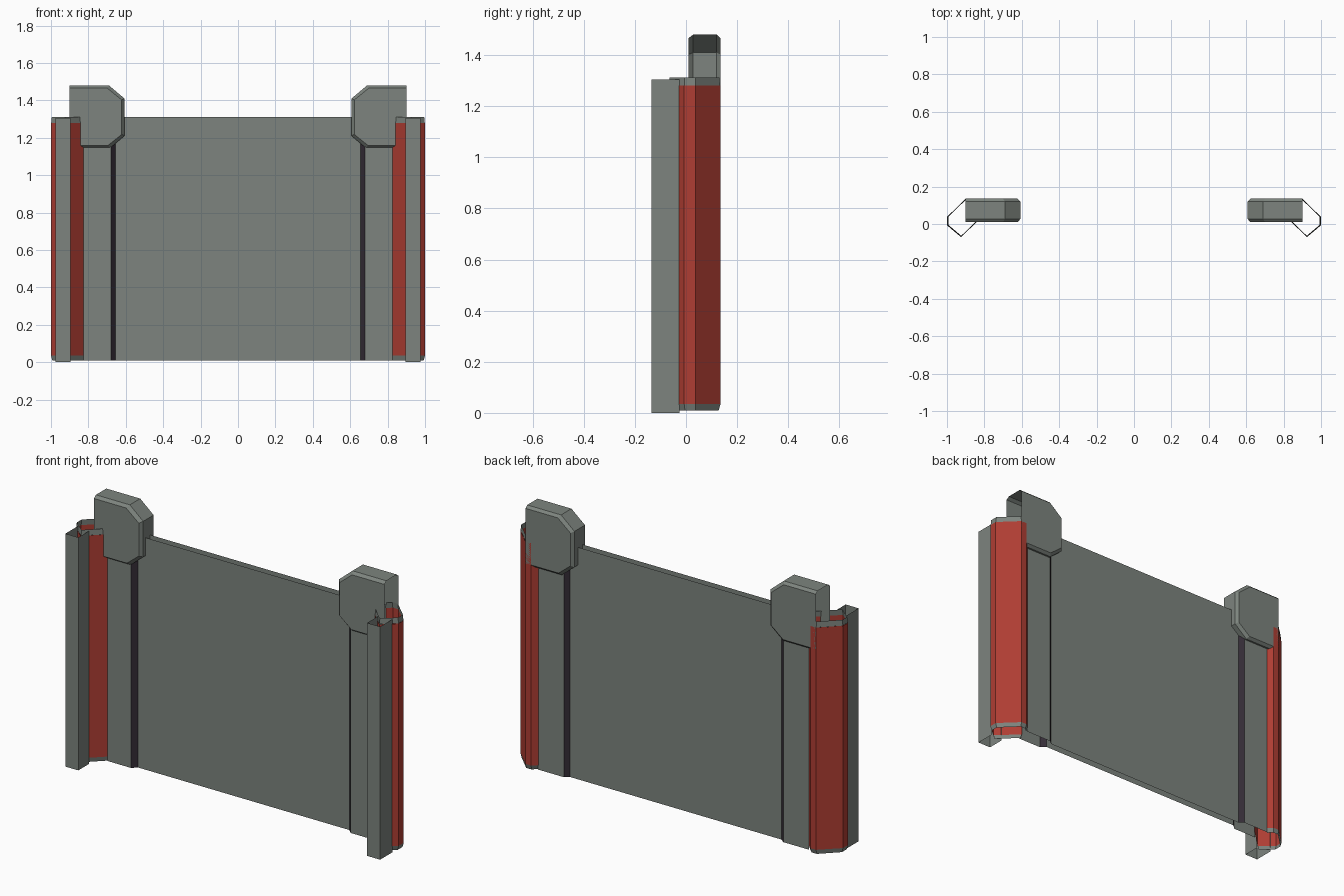
import bpy, bmesh

if "Cube" in bpy.data.objects:
    bpy.data.objects.remove(bpy.data.objects["Cube"])


def material(name, rgb):
    m = bpy.data.materials.new(name)
    m.diffuse_color = (*rgb, 1)
    m.use_nodes = True
    m.node_tree.nodes["Principled BSDF"].inputs["Base Color"].default_value = m.diffuse_color
    return m


GREY = material("grey", (0.205, 0.231, 0.209))
RED = material("red", (0.43, 0.047, 0.033))
DARK = material("dark_purple", (0.034, 0.025, 0.037))


def finish(bm, name, mat, mirror):
    me = bpy.data.meshes.new(name)
    bm.to_mesh(me)
    bm.free()
    me.materials.append(mat)
    ob = bpy.data.objects.new(name, me)
    bpy.context.collection.objects.link(ob)
    if mirror:
        mod = ob.modifiers.new("mirror", 'MIRROR')
        mod.use_mirror_merge = False


def loft(name, mat, paths, rings, centre=(0, 0), axis='Z', caps=False, mirror=True):
    """Skin open profiles through rings of (height along axis, scale u, scale v)."""
    bm = bmesh.new()
    for path in paths:
        rows = []
        for h, su, sv in rings:
            row = []
            for u, v in path:
                u = centre[0] + (u - centre[0]) * su
                v = centre[1] + (v - centre[1]) * sv
                row.append(bm.verts.new((u, v, h) if axis == 'Z' else (u, h, v)))
            rows.append(row)
        for a, b in zip(rows, rows[1:]):
            for i in range(len(path) - 1):
                bm.faces.new((a[i], a[i + 1], b[i + 1], b[i]))
        if caps:
            bm.faces.new(rows[0][::-1])
            bm.faces.new(rows[-1])
    finish(bm, name, mat, mirror)


def straight(z0, z1):
    return [(z0, 1, 1), (z1, 1, 1)]


# Central panel: front and back sheets, open at top and bottom
loft("central_panel", GREY,
     [[(-0.655, 0.05), (0.655, 0.05)], [(0.655, 0.09), (-0.655, 0.09)]],
     straight(0.01, 1.31), mirror=False)

# Dark sloped strips stepping out from the panel to the side walls
loft("dark_strip", DARK,
     [[(0.655, 0.05), (0.68, 0.025)], [(0.68, 0.11), (0.655, 0.09)]],
     straight(0.01, 1.31))

# Thicker side walls
loft("side_wall", GREY,
     [[(0.68, 0.025), (0.825, 0.025)], [(0.84, 0.11), (0.68, 0.11)]],
     straight(0.01, 1.3))

# Red faceted column shells
column = [(0.815, 0.035), (0.925, -0.07), (1.0, -0.007), (1.0, 0.038),
          (0.9, 0.135), (0.865, 0.135), (0.838, 0.11)]
loft("red_column", RED, [column], straight(0.035, 1.28))

# Grey tapered rims at the column ends
mid = (0.91, 0.035)
loft("column_top_rim", GREY, [column],
     [(1.28, 0.985, 0.985), (1.312, 0.95, 0.95)], mid)
loft("column_bottom_rim", GREY, [column],
     [(0.01, 0.92, 0.93), (0.035, 1, 1)], mid)

# Grey front channel standing off each column
loft("front_channel", GREY,
     [[(0.895, -0.04), (0.895, -0.135), (0.975, -0.135), (0.975, -0.025)]],
     straight(0.0, 1.305))

# Chamfered top blocks, open on the outer side
block = [(0.9, 1.48), (0.69, 1.48), (0.607, 1.41), (0.607, 1.21),
         (0.685, 1.145), (0.9, 1.145)]
loft("top_block", GREY, [block[::-1]],
     [(0.135, 0.95, 0.92), (0.12, 1, 1), (0.028, 1, 1), (0.01, 0.95, 0.92)],
     centre=(0.9, 1.3125), axis='Y', caps=True)

# Make block normals face outward where the lofted direction differs
ob = bpy.data.objects["top_block"]
bm = bmesh.new()
bm.from_mesh(ob.data)
for f in bm.faces:
    f.normal_update()
    out = f.calc_center_median()
    out.x -= 0.8
    out.y -= 0.07
    out.z -= 1.3125
    if f.normal.dot(out) < 0:
        f.normal_flip()
bm.to_mesh(ob.data)
bm.free()
